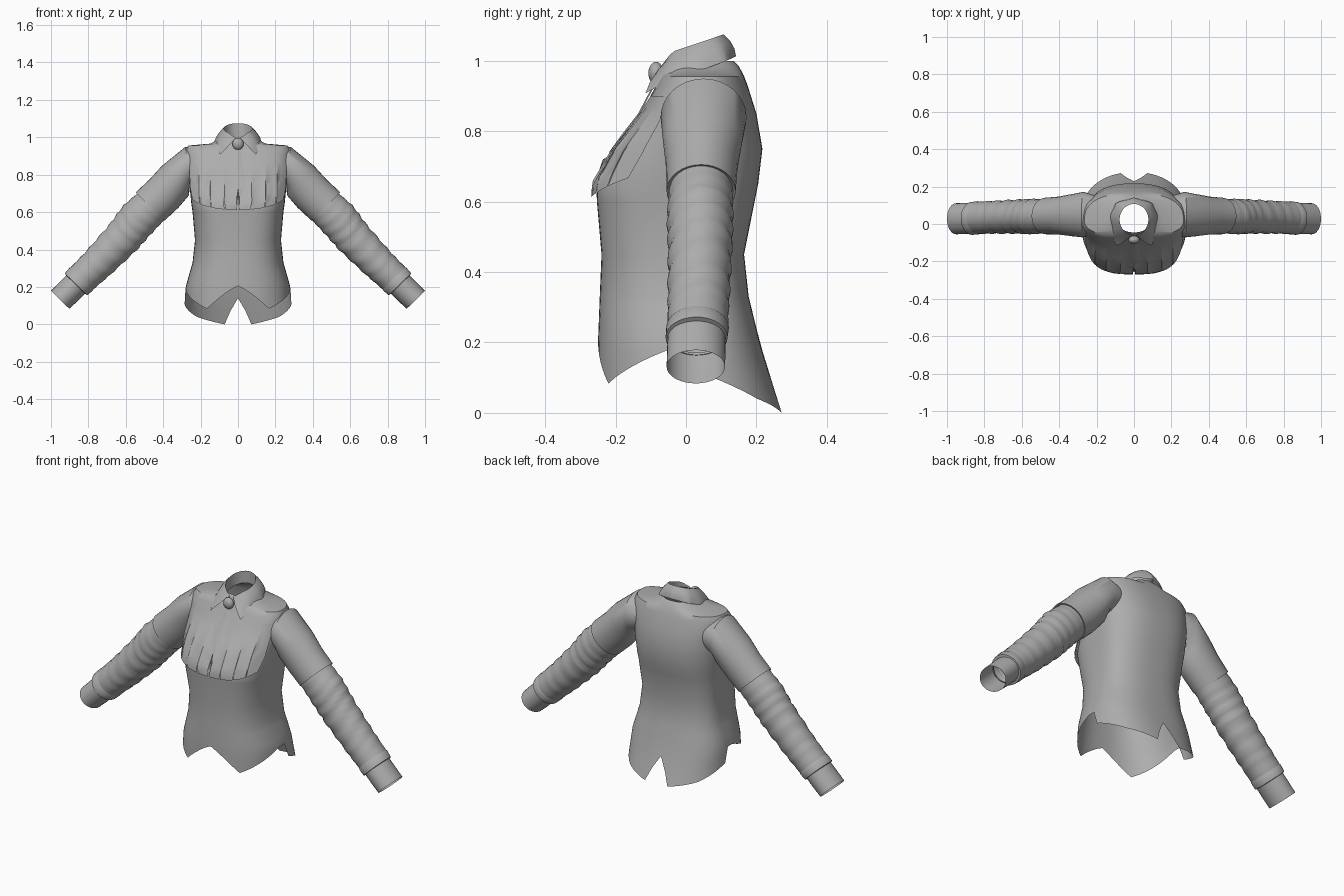
import bpy, bmesh, math
from mathutils import Vector

cube = bpy.data.objects.get("Cube")
if cube:
    bpy.data.objects.remove(cube, do_unlink=True)

# One plain cloth colour
COLOUR = (0.42, 0.42, 0.42, 1.0)
cloth = bpy.data.materials.new("grey_cloth")
cloth.use_nodes = True
cloth.diffuse_color = COLOUR
cloth.node_tree.nodes["Principled BSDF"].inputs["Base Color"].default_value = COLOUR


def lerp_table(table, key):
    """Linear interpolation in rows whose first entry ascends."""
    if key <= table[0][0]:
        return table[0][1:]
    for a, b in zip(table, table[1:]):
        if key <= b[0]:
            f = (key - a[0]) / (b[0] - a[0])
            return [p + (q - p) * f for p, q in zip(a[1:], b[1:])]
    return table[-1][1:]


def finish(name, bm):
    bmesh.ops.recalc_face_normals(bm, faces=bm.faces[:])
    mesh = bpy.data.meshes.new(name)
    bm.to_mesh(mesh)
    bm.free()
    mesh.materials.append(cloth)
    obj = bpy.data.objects.new(name, mesh)
    bpy.context.collection.objects.link(obj)
    bpy.ops.object.select_all(action='DESELECT')
    obj.select_set(True)
    bpy.context.view_layer.objects.active = obj
    bpy.ops.object.shade_smooth_by_angle(angle=math.radians(42))
    return obj


def shell(name, rows, closed=False):
    """Open surface lofted through rows of points."""
    bm = bmesh.new()
    grid = [[bm.verts.new(p) for p in row] for row in rows]
    count = len(grid[0])
    for a, b in zip(grid, grid[1:]):
        for i in range(count if closed else count - 1):
            j = (i + 1) % count
            bm.faces.new((a[i], a[j], b[j], b[i]))
    return finish(name, bm)


# Torso section: height, half width, front y, back y, front squareness
TORSO = [
    (0, .29, -.245, .275, 2.5), (.1, .287, -.25, .24, 2.5),
    (.2, .28, -.25, .21, 2.5), (.33, .243, -.245, .178, 2.6),
    (.45, .23, -.24, .165, 2.8), (.6, .243, -.253, .195, 3.2),
    (.65, .25, -.255, .205, 3.3), (.75, .26, -.205, .217, 3.2),
    (.85, .272, -.127, .2, 3), (.93, .28, -.085, .175, 2.6),
    (.956, .265, -.07, .165, 2.4), (.966, .15, -.065, .16, 2.2),
    (.985, .11, -.055, .15, 2.1), (1, .09, -.045, .135, 2.1)]
MID_Y = .02


def torso_point(angle, z, out=0):
    """Point on the torso; angle 0 is the front, positive to +x."""
    w, front, back, square = lerp_table(TORSO, z)
    s, c = math.sin(angle), math.cos(angle)
    power = 2 / (square if c > 0 else 2.5)
    x = math.copysign(w * abs(s) ** power, s)
    reach = (front if c > 0 else back) - MID_Y
    away = Vector((x, reach * abs(c) ** power, 0))
    away += away.normalized() * out
    return Vector((away.x, MID_Y + away.y, z))


# Vest body with a pointed front hem, side steps and a split tail
HEM = [(0, .205), (6, .083), (17, .19), (18, .19), (19, .11),
       (27, .04), (34, 0), (36, .14)]
HALF = 36
heights = [row[0] for row in reversed(TORSO) if row[0] > .3]
body = []
for z in heights:
    body.append([torso_point(math.pi * i / HALF, z) for i in range(-HALF, HALF)])
for k in range(1, 7):
    ring = []
    for i in range(-HALF, HALF):
        hem = lerp_table(HEM, abs(i))[0]
        z = heights[-1] + (hem - heights[-1]) * k / 6
        ring.append(torso_point(math.pi * i / HALF, z))
    body.append(ring)
shell("vest_body", body, closed=True)

# Chest flap with a deep neckline and a slit lower edge
SLITS = (7, 22.5, 41.5)
half = [.15, 3.5, 14, 32, 50, 60, 65]
for s in SLITS:
    half += [s - .5, s, s + .5]
half.sort()
columns = [-d for d in reversed(half)] + [0] + half
flap = [[] for _ in range(9)]
for d in columns:
    a = abs(d)
    low = .612 + .055 * (a / 60) ** 1.5
    if a in SLITS:
        low += .045
    elif a == 0:
        low = .72
    elif a > 60:
        low = .74
    angle = math.radians(d)
    high = min(.9, .735 + 1.7 * abs(torso_point(angle, .8).x))
    for k, row in enumerate(flap):
        f = k / (len(flap) - 1)
        row.append(torso_point(angle, low + (high - low) * f,
                               .003 + .013 * (1 - f) ** 1.5))
shell("chest_flap", flap)


# Sleeve sections: step, x, z, y, radius, depth radius, tilt
def tube(name, stations, side, steps=1, wrinkle=0, sides=32):
    rows = []
    total = (len(stations) - 1) * steps
    table = [(i, *s) for i, s in enumerate(stations)]
    for k in range(total + 1):
        x, z, y, r, depth, tilt = lerp_table(table, k / steps)
        fade = math.sin(math.pi * k / total)
        ring = []
        for i in range(sides):
            p = 2 * math.pi * i / sides
            fold = wrinkle * fade * math.sin(1.9 * k + 2 * math.sin(p) + math.cos(2 * p))
            n = (r + fold) * math.cos(p)
            ring.append(Vector((side * (x + n * math.sin(tilt)),
                                y + (depth + fold) * math.sin(p),
                                z + n * math.cos(tilt))))
        rows.append(ring)
    return shell(name, rows, closed=True)


UPPER = [(.2, .845, .05, .085, .1, 0), (.27, .84, .05, .11, .122, .1),
         (.335, .768, .047, .107, .112, .75), (.395, .7, .045, .108, .102, .8),
         (.47, .63, .043, .108, .098, .8), (.468, .632, .043, .1, .09, .8)]
LOWER = [(.45, .645, .043, .1, .09, .8), (.535, .563, .04, .106, .093, .82),
         (.615, .465, .04, .1, .09, .82), (.745, .33, .036, .09, .087, .8),
         (.84, .24, .033, .084, .086, .8)]
BAND = [(.83, .25, .033, .08, .082, .8), (.838, .242, .033, .087, .089, .8),
        (.866, .214, .03, .084, .088, .8), (.868, .212, .03, .068, .078, .8)]
CUFF = [(.86, .22, .03, .07, .082, .8), (.905, .175, .029, .07, .083, .8),
        (.951, .131, .028, .068, .083, .8)]
for side, label in ((1, "left"), (-1, "right")):
    tube(label + "_upper_sleeve", UPPER, side)
    tube(label + "_lower_sleeve", LOWER, side, steps=7, wrinkle=.004)
    tube(label + "_sleeve_band", BAND, side)
    tube(label + "_cuff", CUFF, side)

# Folded collar: tilted neck ring falling to two front points
EDGE = [(0, .095, -.115, .908), (.25, .122, -.05, .943), (.5, .13, .04, .972),
        (.75, .095, .115, 1.0), (1, 0, .142, 1.013)]
collar = [[] for _ in range(5)]
for i in range(-20, 21):
    if i == 0:
        continue
    u = (abs(i) - 1) / 19
    side = 1 if i > 0 else -1
    # start at the front edge on each side and meet at the back
    u = 1 - u
    side = -side
    a = math.pi * max(u, .04)
    dip = .025 * max(0, 1 - u * 4)
    top = Vector((side * .077 * math.sin(a), .024 - .083 * math.cos(a),
                  1.047 - .028 * math.cos(a) - dip))
    ex, ey, ez = lerp_table(EDGE, u)
    edge = Vector((side * ex, ey, ez))
    out = Vector((top.x, top.y - .024, 0)).normalized()
    collar[0].append(top - Vector((0, 0, .07 - dip)))
    collar[1].append(top)
    for k, f in ((2, .3), (3, .65)):
        collar[k].append(top.lerp(edge, f) + out * .008)
    collar[4].append(edge)
# u runs front to back outward from the list ends, so the back is the middle
shell("collar", collar)

# Neck tie: round knot and a widening blade lying on the chest
bm = bmesh.new()
bmesh.ops.create_uvsphere(bm, u_segments=20, v_segments=12, radius=1)
for v in bm.verts:
    v.co = Vector((v.co.x * .03, v.co.y * .022 - .085, v.co.z * .032 + .965))
finish("tie_knot", bm)

BLADE = [(.74, .004), (.79, .036), (.85, .026), (.9, .018), (.945, .012)]
blade = []
for z, w in BLADE:
    y = torso_point(0, z, .006).y
    blade.append([(-w, y + .002, z), (0, y - .003, z), (w, y + .002, z)])
shell("tie_blade", blade)
